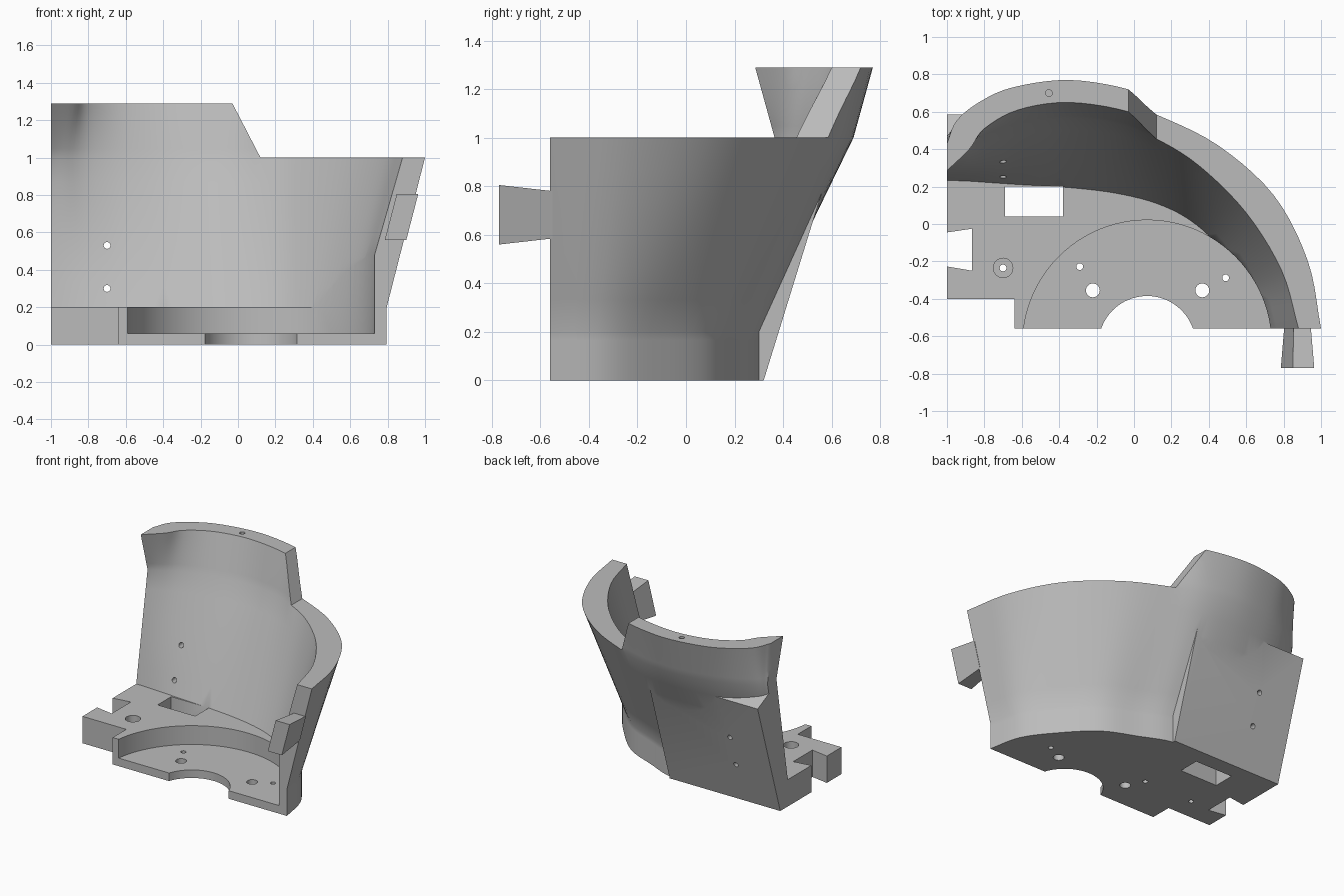
import bpy
import bmesh
import math
from mathutils import Vector

cube = bpy.data.objects.get("Cube")
if cube:
    bpy.data.objects.remove(cube, do_unlink=True)

grey = bpy.data.materials.new("plain grey")
grey.use_nodes = True
colour = (0.5, 0.5, 0.5, 1)
grey.diffuse_color = colour
grey.node_tree.nodes["Principled BSDF"].inputs["Base Color"].default_value = colour


def make_object(name, bm):
    bmesh.ops.recalc_face_normals(bm, faces=bm.faces)
    mesh = bpy.data.meshes.new(name)
    bm.to_mesh(mesh)
    bm.free()
    mesh.materials.append(grey)
    obj = bpy.data.objects.new(name, mesh)
    bpy.context.collection.objects.link(obj)
    return obj


def loft(name, rings):
    """Solid skin through rings that share one point count."""
    bm = bmesh.new()
    loops = [[bm.verts.new(p) for p in ring] for ring in rings]
    for low, high in zip(loops, loops[1:]):
        for i in range(len(low)):
            j = (i + 1) % len(low)
            bm.faces.new((low[i], low[j], high[j], high[i]))
    bm.faces.new(loops[0])
    bm.faces.new(loops[-1])
    return make_object(name, bm)


def prism(name, outline, axis, start, end):
    """Extrude a flat outline along the x, y or z axis."""
    def place(p, depth):
        point = list(p)
        point.insert(axis, depth)
        return point
    return loft(name, [[place(p, d) for p in outline] for d in (start, end)])


def box(name, low, high):
    outline = [(low[0], low[1]), (high[0], low[1]), (high[0], high[1]), (low[0], high[1])]
    return prism(name, outline, 2, low[2], high[2])


def rod(name, centre, radius, axis, start, end, sides=32):
    outline = []
    for i in range(sides):
        a = math.tau * i / sides
        outline.append((centre[0] + radius * math.cos(a), centre[1] + radius * math.sin(a)))
    return prism(name, outline, axis, start, end)


def smooth_curve(points, steps=5):
    """Spline resampling of a control polyline."""
    pts = [Vector(p) for p in points]
    pts = [2 * pts[0] - pts[1]] + pts + [2 * pts[-1] - pts[-2]]
    out = []
    for a, b, c, d in zip(pts, pts[1:], pts[2:], pts[3:]):
        for i in range(steps):
            t = i / steps
            out.append(0.5 * (2 * b + (c - a) * t + (2 * a - 5 * b + 4 * c - d) * t ** 2
                              + (3 * b - a - 3 * c + d) * t ** 3))
    return out + [pts[-2]]


def wall_rings(sections, front, side, steps=6):
    """Blend horizontal wall curves upward and close them at the front and side."""
    curves = [(z, smooth_curve(points)) for z, points in sections]
    rings = []
    for k, ((z0, low), (z1, high)) in enumerate(zip(curves, curves[1:])):
        last = k == len(curves) - 2
        for s in range(steps + last):
            t = s / steps
            row = [a.lerp(b, t) for a, b in zip(low, high)]
            row += [Vector((row[-1].x, front)), Vector((side, front)), Vector((side, row[0].y))]
            if front > -0.6:
                row = row[:-3] + [row[-2]]
            rings.append([(p.x, p.y, z0 + (z1 - z0) * t) for p in row])
    return rings


def combine(target, other, operation):
    mod = target.modifiers.new(operation.title(), "BOOLEAN")
    mod.operation = operation
    mod.solver = "EXACT"
    mod.object = other
    bpy.context.view_layer.objects.active = target
    bpy.ops.object.modifier_apply(modifier=mod.name)
    bpy.data.objects.remove(other, do_unlink=True)


# Outer wall curves: foot, rim and neck
outer_foot = [(-1, .3), (-.9, .3), (-.75, .3), (-.6, .3), (-.35, .3), (-.09, .3),
              (.14, .21), (.38, .1), (.59, -.11), (.74, -.32), (.795, -.56)]
outer_rim = [(-1, .47), (-.95, .52), (-.8, .6), (-.6, .66), (-.35, .69), (-.1, .665),
             (.12, .585), (.45, .42), (.75, .15), (.93, -.2), (1, -.56)]
outer_neck = [(-1, .43), (-.95, .55), (-.83, .65), (-.65, .73), (-.35, .77), (-.03, .72),
              (.15, .63), (.48, .47), (.8, .2), (.98, -.2), (1.06, -.56)]

# Inner wall curves at the base top, rim and neck
inner_foot = [(-1, .232), (-.9, .23), (-.75, .22), (-.6, .21), (-.35, .195), (-.1, .165),
              (.12, .11), (.3, .02), (.45, -.12), (.59, -.35), (.65, -.56)]
inner_rim = [(-1, .365), (-.93, .4), (-.8, .47), (-.6, .53), (-.35, .565), (-.1, .54),
             (.12, .455), (.35, .31), (.6, .06), (.79, -.25), (.88, -.56)]
inner_neck = [(-1, .285), (-.88, .4), (-.8, .51), (-.62, .61), (-.35, .65), (-.03, .6),
              (.15, .5), (.38, .35), (.65, .1), (.85, -.25), (.95, -.56)]

body = loft("curved_housing", wall_rings(
    [(0, outer_foot), (.2, outer_foot), (1, outer_rim), (1.29, outer_neck)], -.56, -1))

# Sloped flat slab on the back
slab = prism("back_slab", [(.1, 0), (.32, 0), (.586, .86), (.4, .95), (.1, .95)], 0, -1, -.09)
combine(body, slab, "UNION")

# Hollow interior and round recess in the base
hollow = loft("hollow", wall_rings(
    [(.2, inner_foot), (1, inner_rim), (1.29, inner_neck), (1.4, inner_neck)], -.9, -1.3))
combine(body, hollow, "DIFFERENCE")
hub = (.07, -.645)
combine(body, rod("recess", hub, .666, 2, .06, .6, 96), "DIFFERENCE")
combine(body, rod("hub_opening", hub, .26, 2, -.1, .3, 64), "DIFFERENCE")

# Step between neck and rim, front corner, dovetail slot and cable window
cutters = [
    prism("step", [(-.082, 1.39), (.12, 1), (1.5, 1), (1.5, 1.39)], 1, -1, 1),
    box("corner", (-1.2, -.9, -.1), (-.64, -.4, .4)),
    prism("slot", [(-1.1, -.06), (-.865, -.025), (-.865, -.25), (-1.1, -.21)], 2, -.1, .3),
    box("window", (-.69, .04, -.1), (-.38, .2, .25)),
]

# Screw holes: base, counterbore, back wall and neck top
for x, y, radius in [(-.22, -.355, .037), (.365, -.355, .037), (-.29, -.228, .018),
                     (.49, -.288, .018), (-.7, -.235, .018)]:
    cutters.append(rod("base_hole", (x, y), radius, 2, -.1, .3))
cutters.append(rod("counterbore", (-.7, -.235), .052, 2, .1, .3))
for z in (.3, .53):
    cutters.append(rod("wall_hole", (-.7, z), .018, 1, .1, .8))
cutters.append(rod("neck_hole", (-.455, .7), .018, 2, 1.15, 1.4))
for cutter in cutters:
    combine(body, cutter, "DIFFERENCE")


# Flared tab on the front end of the wall
def tab_ring(y, low, high, shift):
    corners = [(.785, .9, low), (.785, .9, high)]
    (a, b, z0), (_, _, z1) = corners
    lean = .26
    rise0, rise1 = lean * (z0 - .56), lean * (z1 - .56)
    return [(a + rise0 + shift, y, z0), (b + rise0 - shift, y, z0),
            (b + rise1 - shift, y, z1), (a + rise1 + shift, y, z1)]


tab = loft("joining_tab", [tab_ring(-.77, .56, .805, 0), tab_ring(-.55, .585, .78, .012)])
combine(body, tab, "UNION")

# Smooth curved walls with crisp edges
bpy.ops.object.select_all(action="DESELECT")
body.select_set(True)
bpy.context.view_layer.objects.active = body
bpy.ops.object.shade_smooth_by_angle(angle=math.radians(30))
